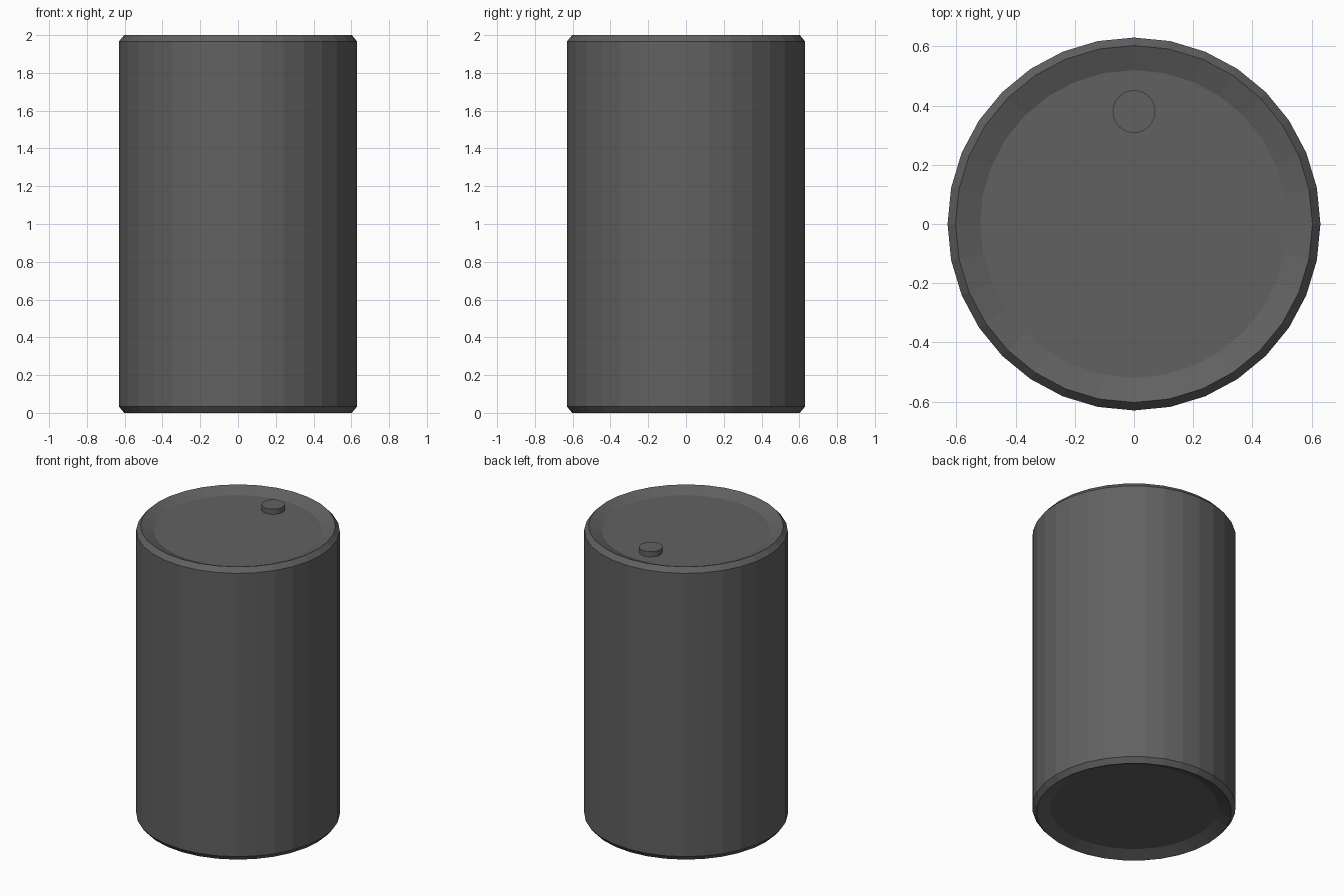
import bpy
import bmesh
import math

cube = bpy.data.objects.get("Cube")
if cube:
    bpy.data.objects.remove(cube, do_unlink=True)

SIDES = 32

# Single dark grey paint
paint = bpy.data.materials.new("dark_grey")
paint.use_nodes = True
colour = (0.12, 0.12, 0.12, 1)
paint.diffuse_color = colour
paint.node_tree.nodes["Principled BSDF"].inputs["Base Color"].default_value = colour


def lathe(name, profile, location=(0, 0, 0)):
    """Spin (radius, height) points around z and cap both ends."""
    bm = bmesh.new()
    rings = []
    for r, z in profile:
        angles = [2 * math.pi * i / SIDES for i in range(SIDES)]
        rings.append([bm.verts.new((r * math.cos(a), r * math.sin(a), z)) for a in angles])
    for low, high in zip(rings, rings[1:]):
        for i in range(SIDES):
            j = (i + 1) % SIDES
            bm.faces.new((low[i], low[j], high[j], high[i]))
    bm.faces.new(rings[0][::-1])
    bm.faces.new(rings[-1])
    bmesh.ops.recalc_face_normals(bm, faces=bm.faces)
    mesh = bpy.data.meshes.new(name)
    bm.to_mesh(mesh)
    bm.free()
    mesh.materials.append(paint)
    obj = bpy.data.objects.new(name, mesh)
    obj.location = location
    bpy.context.collection.objects.link(obj)
    return obj


# Drum with chamfered rims and dished ends
height, dish = 2.0, 0.035
lower = [(0.52, dish), (0.603, 0), (0.63, 0.033)]
upper = [(r, height - z) for r, z in reversed(lower)]
lathe("drum_body", lower + upper)

# Round filler cap near the back of the lid
lathe("filler_cap", [(0.072, 0), (0.072, dish)], (0, 0.38, height - dish))
